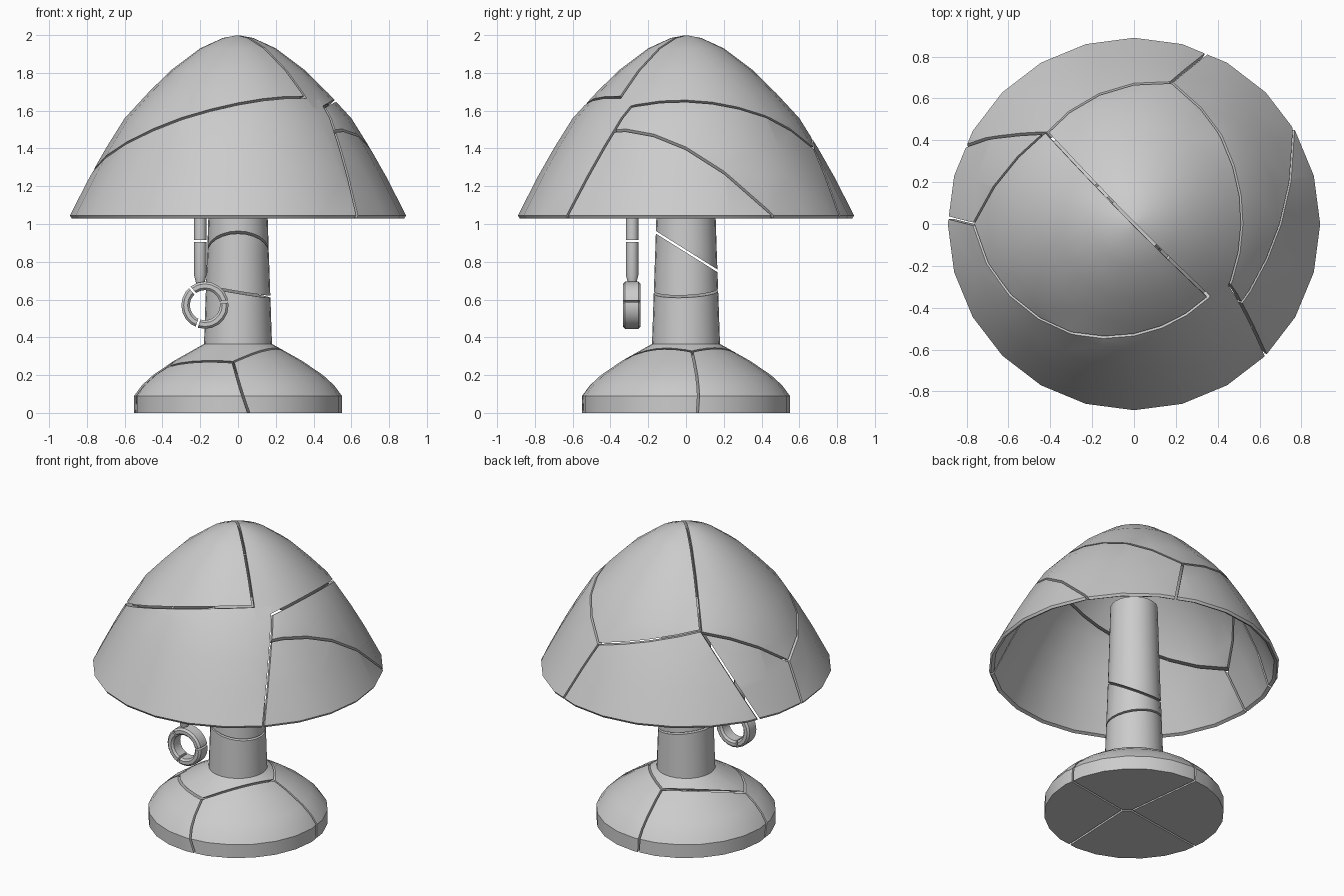
import bpy, bmesh, math
from mathutils import Vector, Matrix

if "Cube" in bpy.data.objects:
    bpy.data.objects.remove(bpy.data.objects["Cube"])


def lathe(profile, sides, closed=False):
    """Revolve (r, z) points around z; points with r = 0 become poles."""
    bm = bmesh.new()
    rings = []
    for r, z in profile:
        if r == 0:
            rings.append([bm.verts.new((0, 0, z))] * sides)
        else:
            rings.append([bm.verts.new((r * math.cos(2 * math.pi * i / sides),
                                        r * math.sin(2 * math.pi * i / sides), z))
                          for i in range(sides)])
    pairs = list(zip(rings, rings[1:]))
    if closed:
        pairs.append((rings[-1], rings[0]))
    for a, b in pairs:
        for i in range(sides):
            j = (i + 1) % sides
            quad = list(dict.fromkeys((a[i], a[j], b[j], b[i])))
            if len(quad) > 2:
                bm.faces.new(quad)
    bmesh.ops.recalc_face_normals(bm, faces=bm.faces)
    return bm


def make_piece(name, source, seed, planes, gap):
    """Keep the part of source on the seed's side of every plane, capped."""
    bm = source.copy()
    seed = Vector(seed)
    for point, normal in planes:
        n = normal.normalized()
        if (seed - point).dot(n) > 0:
            n = -n
        bmesh.ops.bisect_plane(bm, geom=bm.verts[:] + bm.edges[:] + bm.faces[:],
                               dist=1e-5, plane_co=point - n * gap / 2,
                               plane_no=n, clear_outer=True)
        rim = [e for e in bm.edges if e.is_boundary]
        if rim:
            bmesh.ops.triangle_fill(bm, edges=rim, use_beauty=True, normal=n)
    if not bm.faces:
        bm.free()
        return
    bmesh.ops.recalc_face_normals(bm, faces=bm.faces)
    mesh = bpy.data.meshes.new(name)
    bm.to_mesh(mesh)
    bm.free()
    ob = bpy.data.objects.new(name, mesh)
    bpy.context.collection.objects.link(ob)
    bpy.ops.object.select_all(action='DESELECT')
    ob.select_set(True)
    bpy.context.view_layer.objects.active = ob
    bpy.ops.object.shade_smooth_by_angle(angle=math.radians(35))


def shatter(name, source, seeds, gap):
    """Break a solid into the cells nearest to each seed."""
    for i, s in enumerate(seeds):
        s = Vector(s)
        planes = [((s + Vector(o)) / 2, Vector(o) - s)
                  for k, o in enumerate(seeds) if k != i]
        make_piece(f"{name}_{i + 1}", source, s, planes, gap)


def plane3(a, b, c):
    a, b, c = Vector(a), Vector(b), Vector(c)
    return a, (b - a).cross(c - a)


# Domed shade: thin shell
outer = [(0, 2.0), (.08, 1.985), (.2, 1.93), (.36, 1.81), (.48, 1.69),
         (.6, 1.56), (.7, 1.4), (.785, 1.25), (.89, 1.045)]
inner = [(.88, 1.03), (.86, 1.04), (.755, 1.24), (.67, 1.385), (.575, 1.535),
         (.455, 1.665), (.34, 1.785), (.19, 1.9), (.08, 1.952), (0, 1.965)]
shade = lathe(outer + inner, 24)

# Crack planes of the shade, each through three points
left, mid = (-.77, 0, 1.28), (-.43, .45, 1.56)
back, right = (.18, .68, 1.4), (.47, -.3, 1.63)
crack = {
    'ridge': plane3(mid, (.36, -.35, 1.67), (0, 0, 2)),
    'front': plane3(left, (-.15, -.57, 1.61), (.35, -.35, 1.67)),
    'left': plane3(left, (-.7, .15, 1.4), mid),
    'left_rim': plane3(left, (-.89, .03, 1.04), (0, 0, 1.3)),
    'back_left': plane3(mid, (-.8, .37, 1.04), (-.3, .1, 1.3)),
    'back': plane3(mid, (-.15, .63, 1.49), back),
    'side': plane3(back, (.51, .2, 1.64), right),
    'back_right': plane3(back, (.35, .82, 1.04), (0, .3, 1.2)),
    'band': plane3((.55, -.33, 1.5), (.7, 0, 1.4), (.76, .46, 1.04)),
    'front_right': plane3(right, (.62, -.62, 1.04), (0, 0, 1.2)),
}
cells = {
    'shade_top_left': ((-.3, -.2, 1.83), 'ridge front left'),
    'shade_top_right': ((.3, .2, 1.83), 'ridge back side'),
    'shade_front': ((-.2, -.75, 1.25), 'front left_rim front_right'),
    'shade_left': ((-.8, .15, 1.15), 'left left_rim back_left'),
    'shade_back': ((-.2, .75, 1.25), 'back back_left back_right'),
    'shade_band': ((.6, .25, 1.5), 'side band back_right front_right'),
    'shade_right': ((.78, -.1, 1.2), 'band back_right front_right'),
}
for name, (seed, cuts) in cells.items():
    make_piece(name, shade, seed, [crack[c] for c in cuts.split()], .014)

# Base and stem
body = lathe([(0, 0), (.55, 0), (.55, .09), (.51, .145), (.45, .2), (.34, .275),
              (.18, .365), (.172, .6), (.163, .85), (.155, 1.1), (.145, 1.45),
              (0, 1.45)], 24)
shatter("base_and_stem", body,
        [(-.06, -.03, .53), (-.02, -.04, .77), (-.02, .06, .93),
         (-.14, -.2, -.1), (.3, -.22, .05), (.22, .25, .02), (-.2, .2, 0)], .012)

# Pull cord
cord = lathe([(0, .685), (.022, .685), (.033, .73), (.033, 1.25), (0, 1.25)], 12)
bmesh.ops.translate(cord, verts=cord.verts, vec=(-.2, -.285, 0))
shatter("pull_cord", cord, [(-.2, -.285, .81), (-.2, -.285, 1.01)], .012)

# Pull ring
ring = lathe([(.08, -.035), (.092, -.047), (.113, -.047), (.125, -.035),
              (.125, .035), (.113, .047), (.092, .047), (.08, .035)], 20, closed=True)
bmesh.ops.transform(ring, verts=ring.verts,
                    matrix=Matrix.Translation((-.175, -.287, .57)) @ Matrix.Rotation(math.pi / 2, 4, 'X'))
shatter("pull_ring", ring,
        [(-.14, -.287, .66), (-.27, -.287, .55), (-.12, -.287, .5)], .012)

for bm in (shade, body, cord, ring):
    bm.free()
